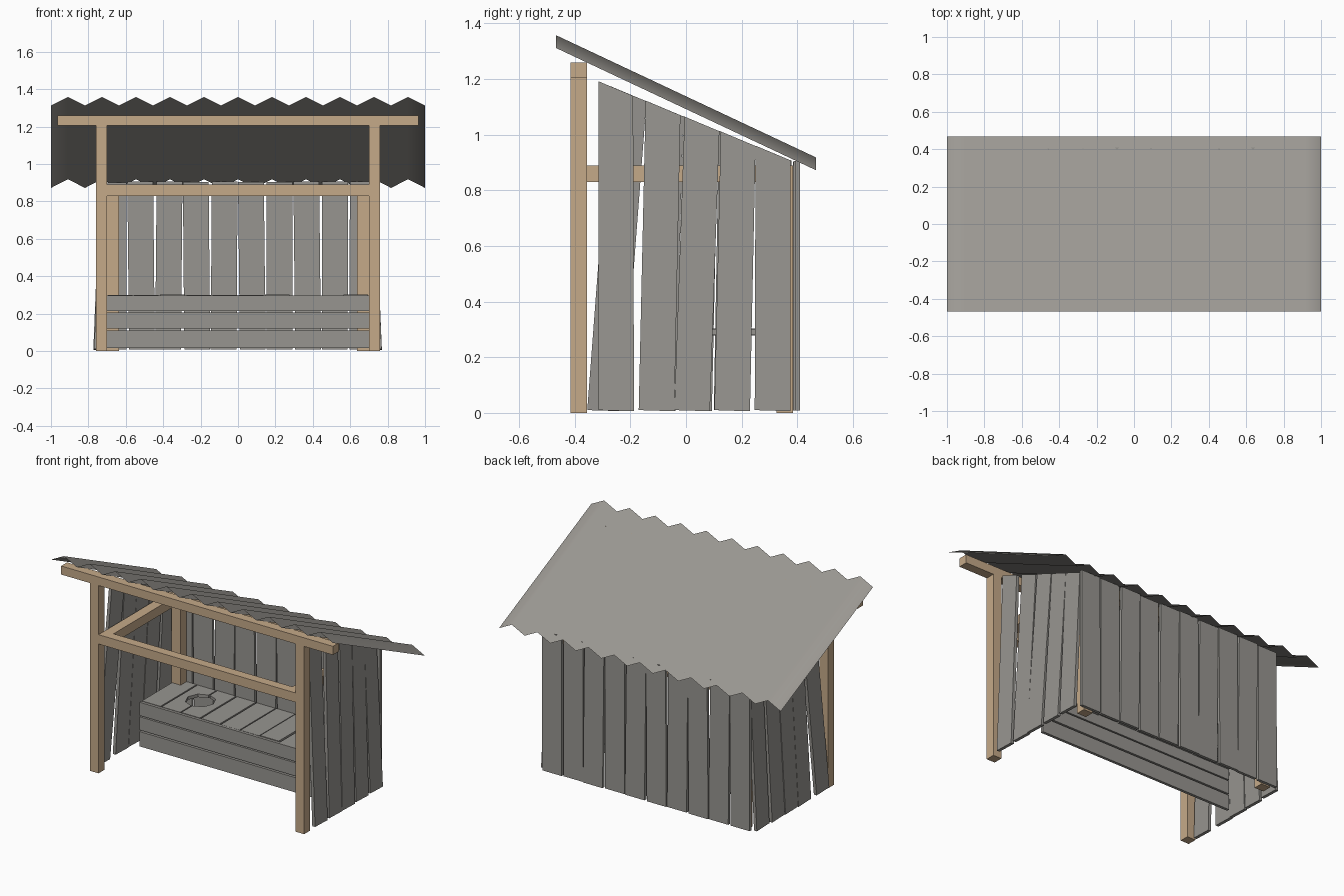
import bpy, bmesh, math, random
from mathutils import Vector

if "Cube" in bpy.data.objects:
    bpy.data.objects.remove(bpy.data.objects["Cube"])

random.seed(4)


def material(name, rgb):
    m = bpy.data.materials.new(name)
    m.diffuse_color = (*rgb, 1)
    m.use_nodes = True
    m.node_tree.nodes["Principled BSDF"].inputs["Base Color"].default_value = m.diffuse_color
    return m


TAN = material("tan timber", (0.56, 0.40, 0.25))
GREY = material("weathered planks", (0.31, 0.30, 0.28))
ROOF = material("roof sheet", (0.33, 0.315, 0.29))


def make_object(name, bm, mat):
    bmesh.ops.recalc_face_normals(bm, faces=bm.faces)
    me = bpy.data.meshes.new(name)
    bm.to_mesh(me)
    bm.free()
    me.materials.append(mat)
    ob = bpy.data.objects.new(name, me)
    bpy.context.collection.objects.link(ob)
    return ob


def hexa(bm, bottom, top):
    """Six-sided block between two quads."""
    b = [bm.verts.new(p) for p in bottom]
    t = [bm.verts.new(p) for p in top]
    bm.faces.new(b)
    bm.faces.new(t)
    for i in range(4):
        j = (i + 1) % 4
        bm.faces.new((b[i], b[j], t[j], t[i]))


def box(bm, x0, x1, y0, y1, z0, z1):
    ring = ((x0, y0), (x1, y0), (x1, y1), (x0, y1))
    hexa(bm, [(x, y, z0) for x, y in ring], [(x, y, z1) for x, y in ring])


def beam(name, *dims):
    bm = bmesh.new()
    box(bm, *dims)
    return make_object(name, bm, TAN)


# Timber frame
for side, s in (("left", -1), ("right", 1)):
    beam(side + "_front_post", *sorted((s * 0.70, s * 0.76)), -0.415, -0.355, 0, 1.205)
    beam(side + "_back_post", *sorted((s * 0.635, s * 0.70)), 0.325, 0.385, 0, 0.83)
    beam(side + "_rail", *sorted((s * 0.635, s * 0.70)), -0.355, 0.385, 0.83, 0.89)
beam("front_header", -0.965, 0.965, -0.415, -0.355, 1.205, 1.26)
beam("front_rail", -0.70, 0.70, -0.415, -0.355, 0.83, 0.89)
beam("back_rail", -0.635, 0.635, 0.325, 0.385, 0.83, 0.89)


# Side walls: (bottom y, top y) of each plank's front edge, leaning slightly inward
def plank_top(y):
    return 1.063 - 0.41 * y


walls = {
    "right_wall": (1, ((-0.315, -0.315), (-0.17, -0.145), (-0.042, -0.005), (0.102, 0.125), (0.247, 0.25))),
    "left_wall": (-1, ((-0.355, -0.267), (-0.165, -0.135), (-0.035, -0.01), (0.1, 0.118), (0.25, 0.255))),
}
for name, (s, planks) in walls.items():
    bm = bmesh.new()
    for b, t in planks:
        w = 0.128
        o = random.uniform(-0.004, 0.004)
        xb, xt, th = 0.75 + o, 0.706 + o, 0.02
        hexa(bm,
             [(s * xb, b, 0.01), (s * (xb + th), b, 0.01),
              (s * (xb + th), b + w, 0.006), (s * xb, b + w, 0.006)],
             [(s * xt, t, plank_top(t)), (s * (xt + th), t, plank_top(t)),
              (s * (xt + th), t + w - 0.003, plank_top(t + w)), (s * xt, t + w - 0.003, plank_top(t + w))])
    make_object(name, bm, GREY)

# Back wall of ten uneven planks
bm = bmesh.new()
for i in range(10):
    c = -0.666 + 0.148 * i
    lean, o = random.uniform(-0.006, 0.006), random.uniform(-0.004, 0.004)
    h, top = 0.069, 0.903 + random.uniform(-0.005, 0.004)
    y0, y1 = 0.388 + o, 0.406 + o
    hexa(bm,
         [(c - lean - h, y0, 0.008), (c - lean + h, y0, 0.008), (c - lean + h, y1, 0.008), (c - lean - h, y1, 0.008)],
         [(c + lean - h, y0, top), (c + lean + h, y0, top), (c + lean + h, y1, top), (c + lean - h, y1, top)])
make_object("back_wall", bm, GREY)

# Bench front boards
bm = bmesh.new()
for z0, z1 in ((0.015, 0.11), (0.12, 0.205), (0.213, 0.298)):
    box(bm, -0.70, 0.70, 0.0, 0.018, z0, z1)
make_object("bench_front", bm, GREY)

# Seat planks with two octagonal holes
bm = bmesh.new()
for i in range(10):
    x = -0.70 + 0.14 * i
    dz = random.uniform(-0.003, 0.004)
    box(bm, x + 0.004, x + 0.136, 0.019, 0.385, 0.28 + dz, 0.30 + dz)
seat = make_object("seat", bm, GREY)
for x in (-0.42, 0.43):
    bpy.ops.mesh.primitive_cylinder_add(vertices=8, radius=0.09, depth=0.2, location=(x, 0.22, 0.29))
    cutter = bpy.context.object
    cutter.name = "hole_cutter"
    cutter.hide_render = True
    cutter.hide_set(True)
    mod = seat.modifiers.new("hole", 'BOOLEAN')
    mod.object = cutter
    mod.operation = 'DIFFERENCE'
    mod.solver = 'EXACT'

# Corrugated roof: zigzag profile swept down the slope
bm = bmesh.new()
rows = []
for y, z in ((-0.468, 1.312), (0.468, 0.872)):
    rows.append([bm.verts.new((-1 + i / 11, y, z + 0.046 * (i % 2))) for i in range(23)])
for i in range(22):
    bm.faces.new((rows[0][i], rows[0][i + 1], rows[1][i + 1], rows[1][i]))
roof = make_object("roof", bm, ROOF)
for p in roof.data.polygons:
    p.use_smooth = True
if roof.data.polygons[0].normal.z < 0:
    roof.data.flip_normals()
